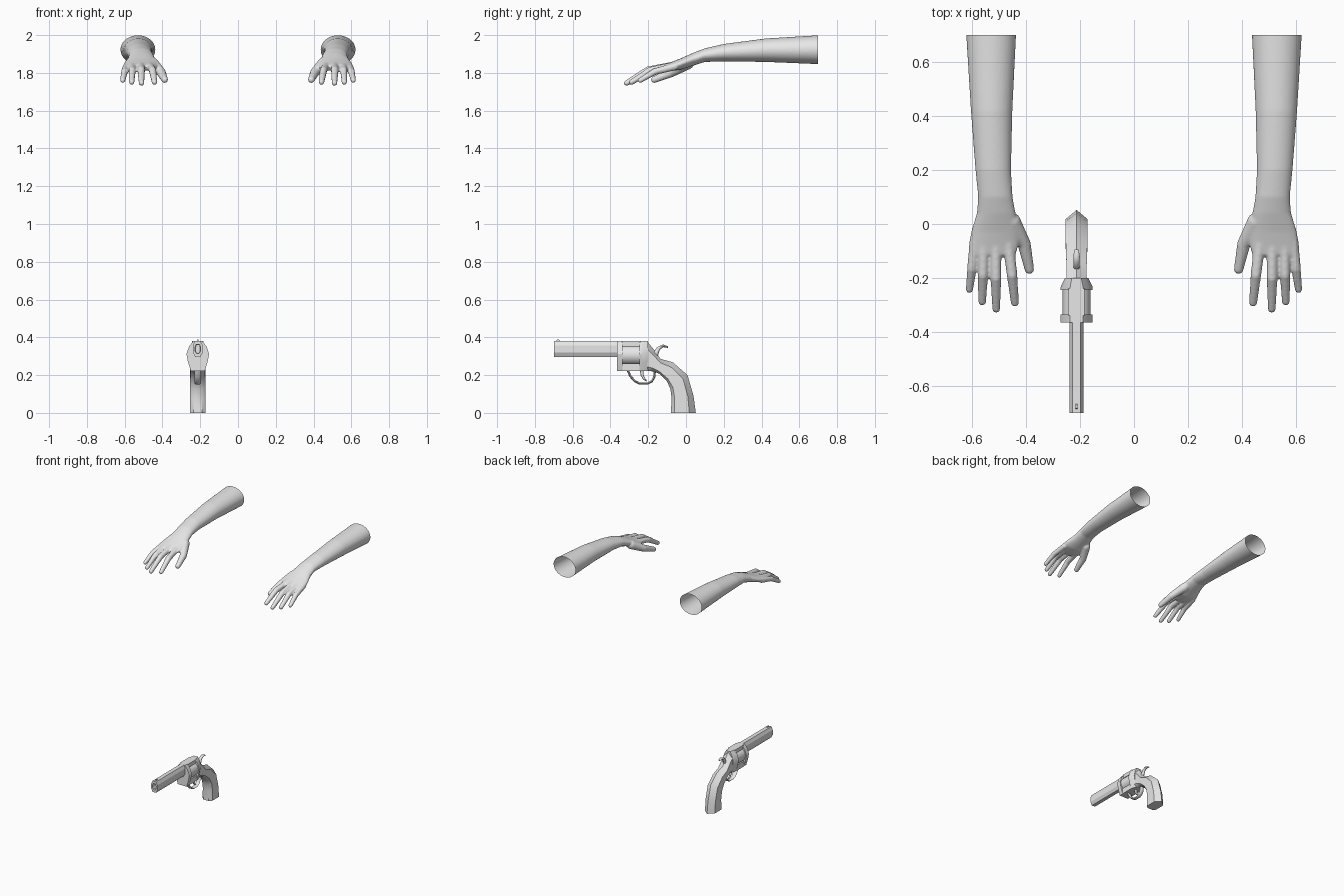
import bpy, bmesh, math
from mathutils import Vector

cube = bpy.data.objects.get("Cube")
if cube:
    bpy.data.objects.remove(cube, do_unlink=True)

GREY = (0.8, 0.8, 0.8, 1)
mat = bpy.data.materials.new("plain grey")
mat.use_nodes = True
mat.diffuse_color = GREY
mat.node_tree.nodes["Principled BSDF"].inputs["Base Color"].default_value = GREY

GUN_X = -0.213


def finish(bm, name, angle=35):
    """Turn a bmesh into a shaded, coloured object."""
    bmesh.ops.recalc_face_normals(bm, faces=bm.faces)
    me = bpy.data.meshes.new(name)
    bm.to_mesh(me)
    bm.free()
    me.materials.append(mat)
    ob = bpy.data.objects.new(name, me)
    bpy.context.collection.objects.link(ob)
    bpy.ops.object.select_all(action='DESELECT')
    ob.select_set(True)
    bpy.context.view_layer.objects.active = ob
    bpy.ops.object.shade_smooth_by_angle(angle=math.radians(angle))
    return ob


def loft(bm, rings):
    """Skin a closed, capped solid over rings of equal point count."""
    rows = [[bm.verts.new(p) for p in ring] for ring in rings]
    n = len(rows[0])
    for a, b in zip(rows, rows[1:]):
        for i in range(n):
            j = (i + 1) % n
            bm.faces.new((a[i], a[j], b[j], b[i]))
    bm.faces.new(rows[0])
    bm.faces.new(rows[-1])


def tube(bm, path, sides=12):
    """Elliptical tube along points of (x, y, z, radius across, radius in depth)."""
    pts = [Vector(p[:3]) for p in path]
    rings = []
    for i, p in enumerate(pts):
        d = (pts[min(i + 1, len(pts) - 1)] - pts[max(i - 1, 0)]).normalized()
        side = (Vector((1, 0, 0)) - d * d.x).normalized()
        up = side.cross(d)
        turn = [2 * math.pi * k / sides for k in range(sides)]
        rings.append([p + side * math.cos(t) * path[i][3] + up * math.sin(t) * path[i][4]
                      for t in turn])
    loft(bm, rings)


def box(bm, x, half, y0, y1, z0, z1):
    loft(bm, [[(x + s * half, y, z) for s, z in ((-1, z0), (1, z0), (1, z1), (-1, z1))]
              for y in (y0, y1)])


# Arm: forearm and palm sections as centre x, y, z, half width, half height
ARM = [(-.53, .73, 1.923, .094, .078), (-.528, .42, 1.92, .077, .062),
       (-.522, .2, 1.907, .066, .046), (-.514, .1, 1.894, .064, .036),
       (-.511, .04, 1.873, .072, .034), (-.514, -.03, 1.846, .091, .030),
       (-.519, -.08, 1.834, .091, .023), (-.522, -.115, 1.828, .084, .016)]

# Digits: three joints each, with the radius at each joint
DIGITS = [
    ((-.59, -.06, 1.833, .020), (-.601, -.165, 1.807, .018), (-.610, -.243, 1.760, .014)),
    ((-.558, -.06, 1.838, .021), (-.560, -.19, 1.813, .019), (-.563, -.288, 1.751, .015)),
    ((-.513, -.06, 1.840, .021), (-.512, -.20, 1.815, .020), (-.511, -.315, 1.746, .015)),
    ((-.468, -.06, 1.838, .021), (-.452, -.19, 1.813, .020), (-.442, -.292, 1.751, .015)),
    ((-.452, .01, 1.850, .032), (-.407, -.075, 1.803, .025), (-.388, -.168, 1.764, .018)),
]


def build_arm(name, mirror):
    bm = bmesh.new()
    loft(bm, [[(x + rx * math.cos(t), y, z + rz * math.sin(t))
               for t in [2 * math.pi * k / 32 for k in range(32)]]
              for x, y, z, rx, rz in ARM])
    for digit in DIGITS:
        tube(bm, [(*p, p[3]) if len(p) == 4 else p for p in digit], 16)
        for x, y, z, r in digit:
            ball = bmesh.ops.create_icosphere(bm, subdivisions=3, radius=r)
            bmesh.ops.translate(bm, verts=ball["verts"], vec=(x, y, z))
    ob = finish(bm, name, 180)
    # fuse the overlapping solids into one soft skin
    remesh = ob.modifiers.new("fuse", 'REMESH')
    remesh.mode = 'VOXEL'
    remesh.voxel_size = 0.0055
    soft = ob.modifiers.new("soften", 'SMOOTH')
    soft.factor = 0.5
    soft.iterations = 6
    dg = bpy.context.evaluated_depsgraph_get()
    skin = bmesh.new()
    skin.from_object(ob, dg)
    bpy.data.objects.remove(ob, do_unlink=True)
    # open the sleeve end
    bmesh.ops.bisect_plane(skin, geom=skin.verts[:] + skin.edges[:] + skin.faces[:],
                           plane_co=(0, .7, 0), plane_no=(0, 1, 0), clear_outer=True)
    if mirror:
        for v in skin.verts:
            v.co.x = -v.co.x
    finish(skin, name, 180)


build_arm("right_arm", False)
build_arm("left_arm", True)


def outline(half, y, width=1.0, zc=0.0, scale=1.0):
    """Symmetric ring across the gun from (half width, z) pairs."""
    pts = [(w, z) for w, z in half] + [(-w, z) for w, z in reversed(half)]
    return [(GUN_X + w * width * scale, y, zc + (z - zc) * scale) for w, z in pts]


# Barrel with a recessed bore
BARREL = [(.015, .38), (.026, .357), (.026, .32), (.014, .297)]
bm = bmesh.new()
loft(bm, [outline(BARREL, -.62, 1, .338, .5), outline(BARREL, -.70, 1, .338, .55),
          outline(BARREL, -.70), outline(BARREL, -.35)])
finish(bm, "barrel", 25)

bm = bmesh.new()
loft(bm, [[(GUN_X + s * .004, y, z) for y, z in
           ((-.69, .37), (-.683, .388), (-.672, .388), (-.66, .37))] for s in (-1, 1)])
finish(bm, "front_sight")

# Frame: front plate, flared rear shield, top and bottom straps
FRAME = [(.024, .38), (.046, .352), (.06, .312), (.052, .27), (.037, .222)]
bm = bmesh.new()
loft(bm, [outline(FRAME, -.366), outline(FRAME, -.335)])
loft(bm, [outline(FRAME, -.245), outline(FRAME, -.23, .97), outline(FRAME, -.2, .72)])
box(bm, GUN_X, .03, -.34, -.24, .352, .38)
box(bm, GUN_X, .038, -.34, -.24, .222, .262)
finish(bm, "frame", 25)

# Rotating drum
bm = bmesh.new()
tube(bm, [(GUN_X, y, .306, .052, .052) for y in (-.337, -.243)], 16)
finish(bm, "drum")

# Grip: front and back edge of each section, with half width
GRIP = [((-.205, .222), (-.205, .378), .038), ((-.175, .220), (-.17, .335), .037),
        ((-.14, .207), (-.135, .286), .038), ((-.1, .166), (-.07, .268), .040),
        ((-.082, .125), (.008, .20), .041), ((-.076, .075), (.04, .09), .041),
        ((-.08, 0), (.052, 0), .041)]
PROFILE = [(0, .55), (.14, 1), (.74, 1), (1, 0), (.74, -1), (.14, -1), (0, -.55)]
bm = bmesh.new()
loft(bm, [[(GUN_X + w * half, f[0] + t * (b[0] - f[0]), f[1] + t * (b[1] - f[1]))
           for t, w in PROFILE] for f, b, half in GRIP])
finish(bm, "grip", 40)


def gun_part(name, path, sides=8):
    bm = bmesh.new()
    tube(bm, [(GUN_X, *p) for p in path], sides)
    finish(bm, name, 50)


# Trigger guard, trigger and hammer
gun_part("trigger_guard", [(y, z, .016, .006) for y, z in (
    (-.31, .23), (-.295, .195), (-.27, .167), (-.245, .155), (-.205, .155),
    (-.18, .168), (-.168, .19), (-.165, .225))])
gun_part("trigger", [(-.235, .23, .009, .010), (-.232, .20, .008, .008),
                     (-.222, .18, .007, .006), (-.208, .17, .005, .004)])
gun_part("hammer", [(-.175, .28, .012, .018), (-.16, .315, .012, .014),
                    (-.145, .342, .011, .010), (-.12, .355, .012, .007),
                    (-.095, .348, .008, .004)])
